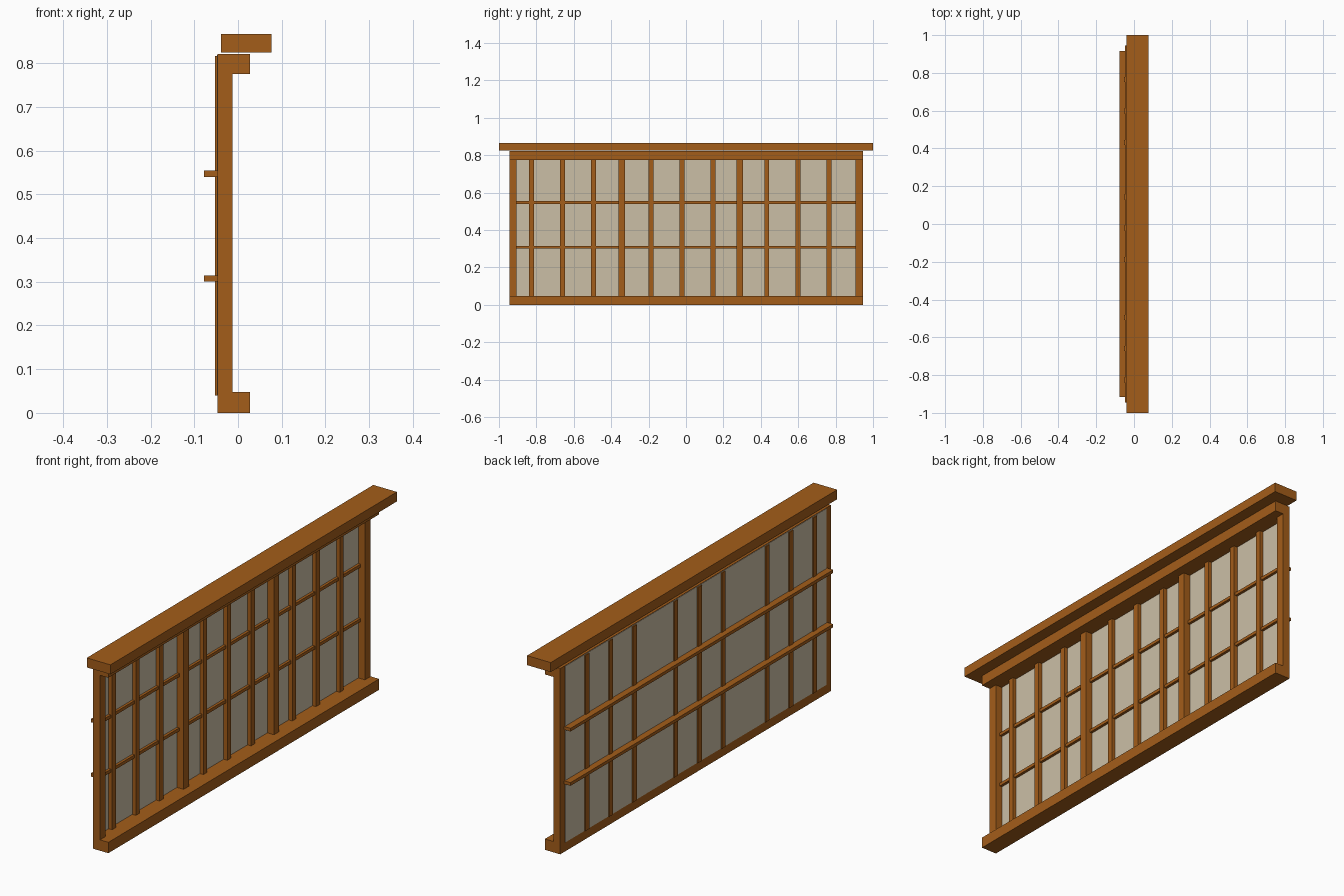
import bpy

if "Cube" in bpy.data.objects:
    bpy.data.objects.remove(bpy.data.objects["Cube"])


def material(name, rgb):
    m = bpy.data.materials.new(name)
    m.diffuse_color = (*rgb, 1.0)
    m.use_nodes = True
    m.node_tree.nodes["Principled BSDF"].inputs["Base Color"].default_value = m.diffuse_color
    return m


WOOD = material("wood", (0.37, 0.11, 0.010))
PAPER = material("paper", (0.60, 0.52, 0.38))


def box(name, x, y, z, mat=WOOD):
    """Box from (min, max) ranges on each axis."""
    bpy.ops.mesh.primitive_cube_add(
        size=1, location=[(a + b) / 2 for a, b in (x, y, z)])
    ob = bpy.context.object
    ob.name = name
    ob.scale = [b - a for a, b in (x, y, z)]
    bpy.ops.object.transform_apply(location=False, rotation=False, scale=True)
    ob.data.materials.append(mat)
    return ob


# Cap rail, and the upper and lower frame rails
box("cap_rail", (-0.039, 0.0765), (-1, 1), (0.824, 0.866))
box("upper_rail", (-0.047, 0.028), (-0.945, 0.945), (0.775, 0.821))
box("lower_rail", (-0.047, 0.028), (-0.945, 0.945), (0, 0.048))

# End posts between the rails
for s in (-1, 1):
    y = sorted((s * 0.945, s * 0.905))
    box("end_post", (-0.047, -0.013), y, (0.048, 0.775))

# Thin paper panel covering the back of the frame
box("paper_panel", (-0.0485, -0.0455), (-0.91, 0.91), (0.04, 0.819), PAPER)

# Thick intermediate posts on the front
for y in (-0.343, 0.288):
    box("middle_post", (-0.0465, -0.013), (y - 0.018, y + 0.018), (0.045, 0.778))

# Thin slats in three groups, passing through the panel
for centre in (-0.66, -0.022, 0.598):
    for i in (-1, 0, 1):
        y = centre + i * 0.166
        box("slat", (-0.053, -0.028), (y - 0.013, y + 0.013), (0.04, 0.816))

# Horizontal bars, proud of the back and just visible on the front
for z in (0.307, 0.547):
    box("cross_bar", (-0.0775, -0.034), (-0.917, 0.917), (z - 0.007, z + 0.007))
